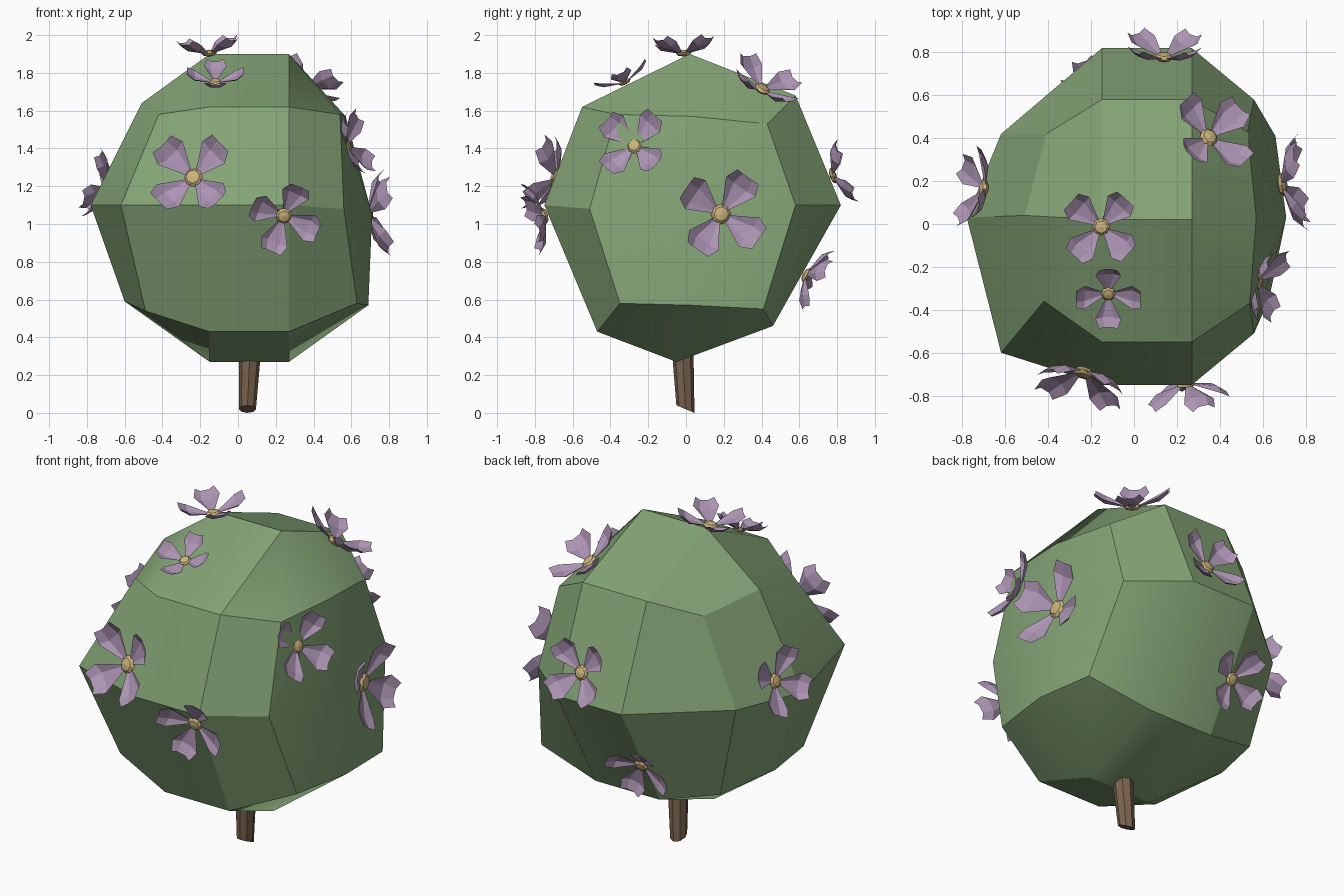
import bpy
from math import cos, sin, pi, radians
from mathutils import Vector, Matrix
from mathutils.bvhtree import BVHTree

if "Cube" in bpy.data.objects:
    bpy.data.objects.remove(bpy.data.objects["Cube"])


def material(name, rgb):
    m = bpy.data.materials.new(name)
    m.diffuse_color = (*rgb, 1)
    m.use_nodes = True
    m.node_tree.nodes["Principled BSDF"].inputs["Base Color"].default_value = m.diffuse_color
    return m


GREEN = material("leaf_green", (0.23, 0.37, 0.18))
LILAC = material("petal_lilac", (0.42, 0.30, 0.46))
YELLOW = material("flower_yellow", (0.60, 0.45, 0.20))
BROWN = material("bark_brown", (0.20, 0.13, 0.08))


def add_mesh(name, verts, faces, mat):
    me = bpy.data.meshes.new(name)
    me.from_pydata(verts, [], faces)
    me.materials.append(mat)
    ob = bpy.data.objects.new(name, me)
    bpy.context.collection.objects.link(ob)
    return ob


# Crown: four eight-point rings along x, each end closed by four quads
mid = [(0.02, 1.90), (-0.55, 1.62), (-0.75, 1.10), (-0.47, 0.43),
       (-0.05, 0.27), (0.46, 0.46), (0.82, 1.10), (0.58, 1.68)]
left = [(-0.51, 0.04, 1.64), (-0.42, -0.36, 1.58), (-0.62, -0.60, 1.10), (-0.49, -0.40, 0.54),
        (-0.60, 0.02, 0.59), (-0.49, 0.38, 0.55), (-0.62, 0.42, 1.10), (-0.41, 0.42, 1.60)]
right = [(0.57, 0.03, 1.57), (0.54, -0.37, 1.58), (0.56, -0.51, 1.08), (0.63, -0.35, 0.58),
         (0.69, 0.03, 0.57), (0.66, 0.41, 0.55), (0.56, 0.58, 1.10), (0.53, 0.43, 1.53)]
verts = left + [(-0.15, y, z) for y, z in mid] + [(0.27, y, z) for y, z in mid] + right
verts += [(-0.78, 0.03, 1.10), (0.71, 0.03, 1.05)]
faces = []
for r in range(3):
    for i in range(8):
        j = (i + 1) % 8
        faces.append((r * 8 + i, r * 8 + j, r * 8 + 8 + j, r * 8 + 8 + i))
for i in (0, 2, 4, 6):
    k = (i + 2) % 8
    faces.append((32, k, i + 1, i))
    faces.append((33, 24 + i, 25 + i, 24 + k))
crown = add_mesh("crown", verts, faces, GREEN)
bpy.context.view_layer.objects.active = crown
crown.select_set(True)
bpy.ops.object.shade_smooth_by_angle(angle=radians(30))
surface = BVHTree.FromPolygons([Vector(v) for v in verts], faces)

# Trunk: leaning eight-sided taper
N = 8
trunk = [(0.05 + 0.045 * cos(2 * pi * i / N), 0.048 * sin(2 * pi * i / N) - 0.003,
          0.02 - 0.02 * sin(2 * pi * i / N)) for i in range(N)]
trunk += [(0.068 + 0.062 * cos(2 * pi * i / N), -0.022 + 0.06 * sin(2 * pi * i / N), 0.42)
          for i in range(N)]
faces = [(i, (i + 1) % N, N + (i + 1) % N, N + i) for i in range(N)]
faces += [tuple(reversed(range(N))), tuple(range(N, 2 * N))]
add_mesh("trunk", trunk, faces, BROWN)


# Flowers: four cupped petals around a flattened button
def flower(n, pos, normal, size, turn):
    base = surface.find_nearest(Vector(pos))[0]
    w = Vector(normal).normalized()
    ref = Vector((0, 1, 0)) if w.z > 0.7 else Vector((0, 0, 1))
    u = ref.cross(w).normalized()
    v = w.cross(u)
    frame = Matrix((u, v, w)).transposed().to_4x4()
    place = Matrix.Translation(base + w * 0.01) @ frame @ Matrix.Scale(size, 4)
    vs, fs = [], []
    for k in range(4):
        spin = Matrix.Rotation(radians(turn + 90 * k), 4, 'Z')
        o = len(vs)
        for out, wide, up in ((0.17, 0.09, 0.06), (0.74, 0.40, 0.20), (1.0, 0.29, 0.40)):
            for s, lift in ((-1, 0.35), (-0.45, 0), (0.45, 0), (1, 0.35)):
                vs.append(place @ spin @ Vector((out, s * wide, up + lift * wide)))
        for a in range(2):
            for b in range(3):
                i = o + a * 4 + b
                fs.append((i, i + 4, i + 5, i + 1))
    add_mesh(f"petals_{n}", vs, fs, LILAC)
    bpy.ops.mesh.primitive_uv_sphere_add(segments=8, ring_count=4, radius=1)
    b = bpy.context.object
    b.name = f"flower_button_{n}"
    b.data.materials.append(YELLOW)
    b.data.transform(place @ Matrix.Translation((0, 0, 0.06)) @ Matrix.Diagonal((0.23, 0.23, 0.1, 1)))


flowers = [
    ((-0.24, -0.70, 1.25), (-0.22, -0.92, 0.30), 0.225, 46),
    ((0.24, -0.75, 1.04), (0.10, -0.95, -0.25), 0.19, 68),
    ((0.60, -0.27, 1.41), (0.90, -0.25, 0.28), 0.19, 50),
    ((0.70, 0.19, 1.05), (0.98, 0.12, 0.05), 0.235, 55),
    ((0.35, 0.40, 1.71), (0.42, 0.42, 0.80), 0.20, 38),
    ((-0.15, -0.02, 1.90), (-0.10, -0.05, 1.0), 0.18, 48),
    ((-0.12, -0.32, 1.74), (0.0, -0.42, 0.90), 0.15, 0),
    ((-0.70, 0.17, 1.20), (-0.92, 0.15, 0.30), 0.19, 60),
    ((0.14, 0.76, 1.25), (0.02, 0.94, 0.32), 0.19, 45),
    ((-0.17, 0.65, 0.72), (-0.10, 0.88, -0.46), 0.18, 65),
]
for n, f in enumerate(flowers, 1):
    flower(n, *f)
